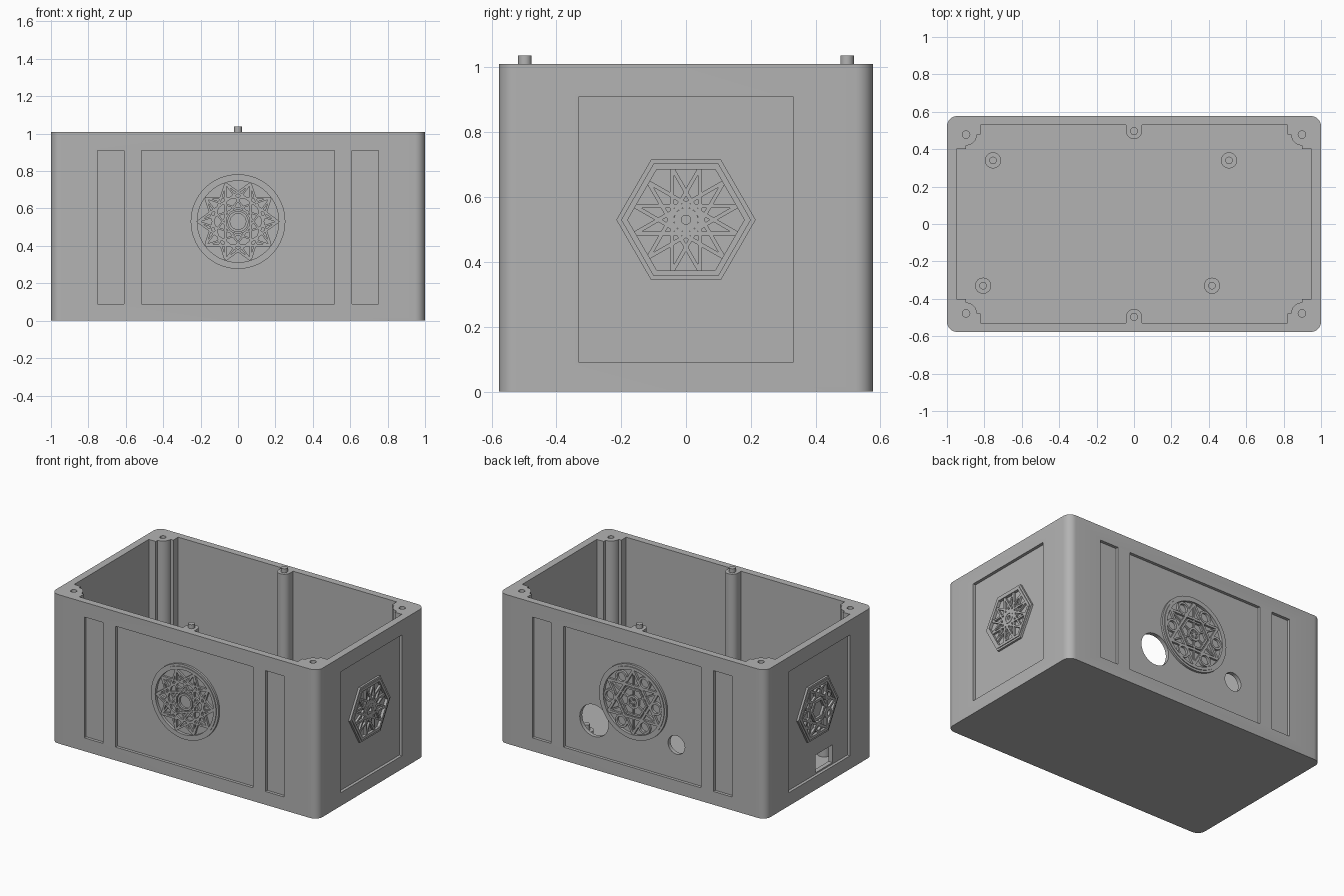
import bpy, bmesh
from math import pi, sin, cos
from mathutils import Matrix, Vector

if "Cube" in bpy.data.objects:
    bpy.data.objects.remove(bpy.data.objects["Cube"], do_unlink=True)

grey = bpy.data.materials.new("plain grey")
grey.use_nodes = True
grey.diffuse_color = (0.45, 0.45, 0.45, 1)
grey.node_tree.nodes["Principled BSDF"].inputs["Base Color"].default_value = grey.diffuse_color

HX, HY, H = 1.0, 0.577, 1.01      # half width, half depth, height
RECESS, FLOOR = 0.02, 0.05
MID = 0.53                        # emblem centre height
SIDES = {"front": (0, HY), "right": (pi / 2, HX), "back": (pi, HY), "left": (-pi / 2, HX)}


def make(name, bm):
    bmesh.ops.recalc_face_normals(bm, faces=bm.faces)
    mesh = bpy.data.meshes.new(name)
    bm.to_mesh(mesh)
    bm.free()
    mesh.materials.append(grey)
    ob = bpy.data.objects.new(name, mesh)
    bpy.context.collection.objects.link(ob)
    return ob


def smooth(ob):
    bpy.ops.object.select_all(action='DESELECT')
    ob.select_set(True)
    bpy.context.view_layer.objects.active = ob
    bpy.ops.object.shade_smooth_by_angle(angle=0.6)


def arc(cx, cy, r, a0, a1, n=8):
    return [(cx + r * cos(a0 + (a1 - a0) * i / n), cy + r * sin(a0 + (a1 - a0) * i / n))
            for i in range(n + 1)]


def mirror_quarter(q):
    """Close a +x +y quarter outline by mirroring it in both axes."""
    half = q + [(x, -y) for x, y in reversed(q)]
    return half + [(-x, y) for x, y in reversed(half)]


def prism(name, outline, z0, z1):
    bm = bmesh.new()
    face = bm.faces.new([bm.verts.new((x, y, z0)) for x, y in outline])
    top = bmesh.ops.extrude_face_region(bm, geom=[face])
    bmesh.ops.translate(bm, vec=(0, 0, z1 - z0),
                        verts=[v for v in top["geom"] if isinstance(v, bmesh.types.BMVert)])
    bmesh.ops.remove_doubles(bm, verts=bm.verts, dist=1e-5)
    return make(name, bm)


def disc(x, y, r, n=32):
    return arc(x, y, r, 0, 2 * pi * (n - 1) / n, n - 1)


def rect(x0, x1, y0, y1):
    return [(x0, y0), (x1, y0), (x1, y1), (x0, y1)]


def side_matrix(side, height):
    """Local x runs along the wall, y goes up, z points out of the wall."""
    angle, dist = SIDES[side]
    return (Matrix.Rotation(angle, 4, 'Z') @ Matrix.Translation((0, -dist, height))
            @ Matrix.Rotation(pi / 2, 4, 'X'))


def cut(ob, cutter):
    mod = ob.modifiers.new("cut", 'BOOLEAN')
    mod.operation, mod.solver, mod.object = 'DIFFERENCE', 'EXACT', cutter
    bpy.context.view_layer.objects.active = ob
    bpy.ops.object.modifier_apply(modifier=mod.name)
    bpy.data.objects.remove(cutter, do_unlink=True)


def cut_wall(side, outline, depth):
    cutter = prism("cutter", outline, -depth, 0.1)
    cutter.data.transform(side_matrix(side, 0))
    cut(box, cutter)


# Rounded box, hollowed by an outline that leaves corner and middle posts
box = prism("box_body", mirror_quarter(arc(HX - 0.055, HY - 0.055, 0.055, pi / 2, 0)), 0, H)
cavity = (arc(0, 0.497, 0.043, -pi / 2 + 0.1, 0) + [(0.043, 0.53), (0.82, 0.53), (0.82, 0.478)]
          + arc(0.898, 0.478, 0.058, pi, 1.5 * pi) + [(0.898, 0.4), (0.95, 0.4)])
cut(box, prism("cutter", mirror_quarter(cavity), FLOOR, H + 0.2))

# Screw holes in the corner posts
for sx in (-1, 1):
    for sy in (-1, 1):
        cut(box, prism("cutter", disc(sx * 0.898, sy * 0.478, 0.02, 20), H - 0.3, H + 0.1))

# Recessed wall panels
for side in ("front", "back"):
    for x0, x1 in ((-0.75, -0.61), (-0.515, 0.515), (0.61, 0.75)):
        cut_wall(side, rect(x0, x1, 0.09, 0.91), RECESS)
for side in ("left", "right"):
    cut_wall(side, rect(-0.33, 0.33, 0.09, 0.91), RECESS)

# Cable holes in the back and a socket opening on the left-hand end
cut_wall("back", disc(-0.3, 0.32, 0.108, 40), 0.2)
cut_wall("back", disc(0.318, 0.32, 0.063, 32), 0.2)
cut_wall("left", rect(-0.01, 0.17, 0.1, 0.22), 0.2)
smooth(box)

# Locating pegs on the middle posts
for name, y in (("front", -0.497), ("back", 0.497)):
    smooth(prism(name + "_peg", disc(0, y, 0.021, 20), H - 0.02, 1.037))

# Board standoffs with pins on the floor
for i, (x, y) in enumerate(((-0.754, 0.34), (0.508, 0.34), (-0.807, -0.33), (0.417, -0.33))):
    smooth(prism(f"standoff_{i + 1}", disc(x, y, 0.043), FLOOR - 0.01, 0.12))
    smooth(prism(f"standoff_pin_{i + 1}", disc(x, y, 0.02, 20), 0.11, 0.16))


# Emblem pieces
def ring(bm, r_out, r_in, h, n=48, cx=0, cy=0):
    loops = [[bm.verts.new((x, y, z)) for x, y in disc(cx, cy, r, n)]
             for r, z in ((r_out, -0.002), (r_out, h), (r_in, h), (r_in, -0.002))]
    for a, b in zip(loops, loops[1:] + loops[:1]):
        for i in range(n):
            j = (i + 1) % n
            bm.faces.new((a[i], a[j], b[j], b[i]))


def bar(bm, p, q, w, h):
    p, q = Vector(p), Vector(q)
    d = q - p
    m = (Matrix.Translation(((p.x + q.x) / 2, (p.y + q.y) / 2, h / 2))
         @ Matrix.Rotation(math_angle(d), 4, 'Z') @ Matrix.Diagonal((d.length, w, h, 1)))
    bmesh.ops.create_cube(bm, size=1, matrix=m)


def math_angle(d):
    return -d.angle_signed(Vector((1, 0))) * -1


def star(bm, n, step, r, w, h, turn=0):
    """Bars joining every step-th of n points on a circle."""
    pts = [(r * cos(turn + 2 * pi * i / n), r * sin(turn + 2 * pi * i / n)) for i in range(n)]
    for i in range(n):
        bar(bm, pts[i], pts[(i + step) % n], w, h)


def emblem(side, sides, radius):
    bm = bmesh.new()
    ring(bm, radius, radius - 0.015, 0.014, sides)
    ring(bm, radius - 0.015, radius - 0.035, 0.019, sides)
    return bm


def place(bm, side):
    ob = make(side + "_emblem", bm)
    ob.data.transform(side_matrix(side, MID) @ Matrix.Translation((0, 0, -RECESS)))
    smooth(ob)


# Front: ten-point woven star in a round frame
bm = emblem("front", 64, 0.253)
star(bm, 10, 3, 0.215, 0.012, 0.014)
star(bm, 10, 4, 0.215, 0.010, 0.014)
ring(bm, 0.056, 0.042, 0.014, 32)
place(bm, "front")

# Right: twelve-ray star in a hexagon
bm = emblem("right", 6, 0.215)
star(bm, 12, 5, 0.165, 0.012, 0.014, pi / 12)
ring(bm, 0.037, 0.028, 0.016, 32)
ring(bm, 0.028, 0.014, 0.014, 32)
place(bm, "right")

# Back: six-point star with small rings in a round frame
bm = emblem("back", 64, 0.253)
star(bm, 6, 2, 0.215, 0.016, 0.014, pi / 6)
star(bm, 6, 1, 0.1, 0.012, 0.014)
star(bm, 6, 3, 0.215, 0.010, 0.012, pi / 6)
ring(bm, 0.045, 0.03, 0.014, 32)
for i in range(6):
    ring(bm, 0.044, 0.03, 0.016, 24, 0.172 * cos(i * pi / 3), 0.172 * sin(i * pi / 3))
place(bm, "back")

# Left: six-point rosette in a hexagon
bm = emblem("left", 6, 0.215)
star(bm, 6, 2, 0.18, 0.016, 0.014)
ring(bm, 0.08, 0.06, 0.016, 6)
for i in range(6):
    a = pi / 6 + i * pi / 3
    ring(bm, 0.036, 0.022, 0.016, 20, 0.118 * cos(a), 0.118 * sin(a))
place(bm, "left")
